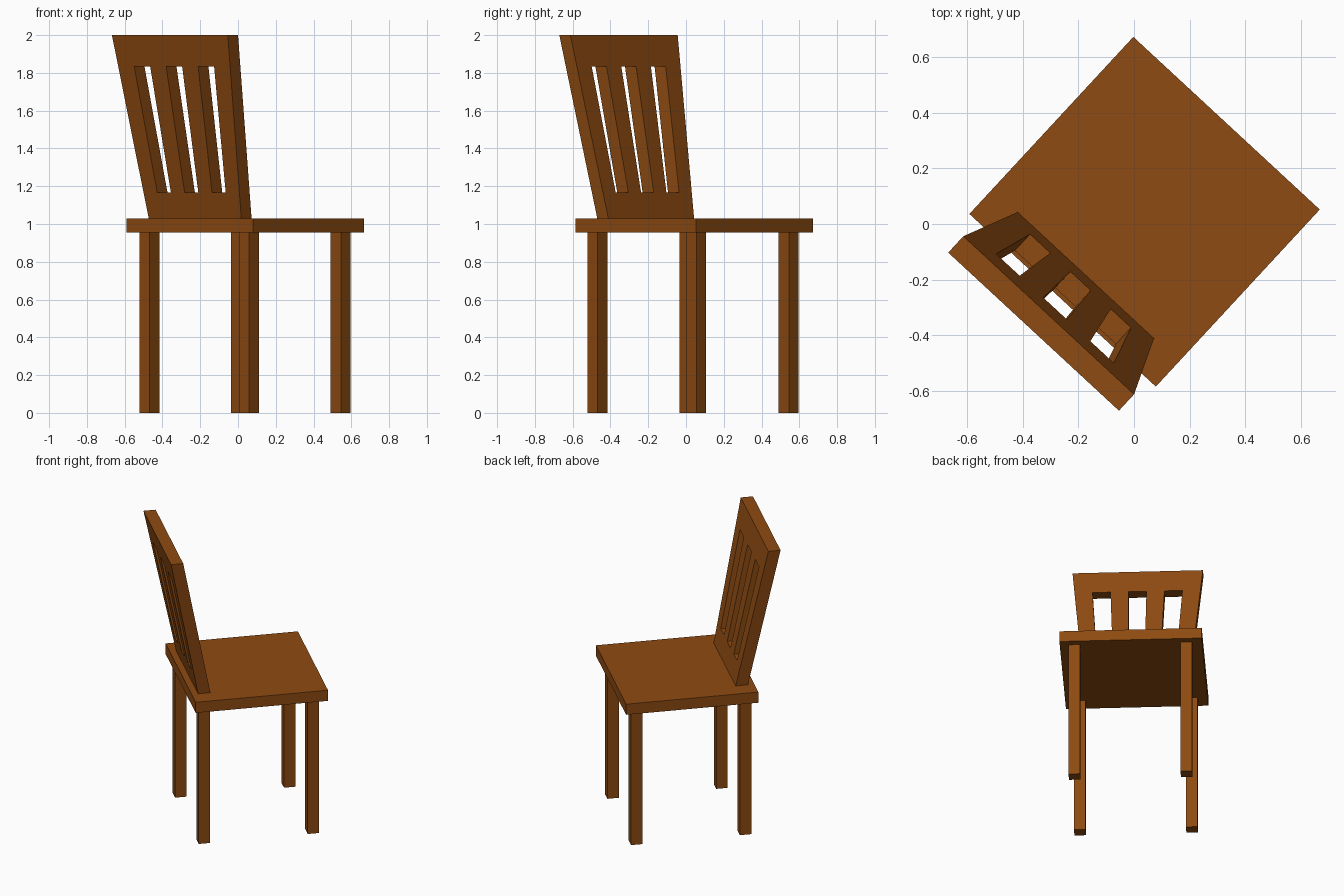
import bpy, bmesh, math
from mathutils import Matrix, Vector

if "Cube" in bpy.data.objects:
    bpy.data.objects.remove(bpy.data.objects["Cube"])

# The whole chair is turned about the vertical axis: local x = width, local y = depth
TURN = Matrix.Translation((0.038, 0.044, 0)) @ Matrix.Rotation(math.radians(-42.8), 4, 'Z')

wood = bpy.data.materials.new("wood")
wood.diffuse_color = (0.27, 0.07, 0.006, 1)
wood.use_nodes = True
wood.node_tree.nodes["Principled BSDF"].inputs["Base Color"].default_value = wood.diffuse_color


def finish(bm, name):
    bmesh.ops.recalc_face_normals(bm, faces=bm.faces[:])
    mesh = bpy.data.meshes.new(name)
    bm.to_mesh(mesh)
    bm.free()
    mesh.materials.append(wood)
    obj = bpy.data.objects.new(name, mesh)
    obj.matrix_world = TURN
    bpy.context.collection.objects.link(obj)
    return obj


def box(name, centre, size):
    bm = bmesh.new()
    bmesh.ops.create_cube(bm, size=1, matrix=Matrix.Translation(centre) @ Matrix.Diagonal((*size, 1)))
    return finish(bm, name)


# Seat
box("seat", (0, 0, 0.9925), (0.913, 0.867, 0.075))

# Four square legs
for side, sx in (("left", -1), ("right", 1)):
    for end, sy in (("back", -1), ("front", 1)):
        box(f"{end}_{side}_leg", (sx * 0.359 + 0.004, sy * 0.357 - 0.007, 0.4775), (0.075, 0.075, 0.955))

# Backrest: flared, reclined panel of seven strips with three slots, extruded backwards
bm = bmesh.new()
rows = []
for z in (1.03, 1.167, 1.835, 2.0):
    t = (z - 1.03) / 0.97
    half = 0.334 + 0.084 * t
    rows.append([bm.verts.new((half * (2 * i / 7 - 1), -0.311 - 0.196 * t, z)) for i in range(8)])
for r in range(3):
    for i in range(7):
        if r == 1 and i % 2 == 1:
            continue
        bm.faces.new((rows[r][i], rows[r][i + 1], rows[r + 1][i + 1], rows[r + 1][i]))
result = bmesh.ops.extrude_face_region(bm, geom=bm.faces[:], use_keep_orig=True)
moved = [v for v in result["geom"] if isinstance(v, bmesh.types.BMVert)]
bmesh.ops.translate(bm, verts=moved, vec=Vector((0, -0.08, 0)))
finish(bm, "backrest")
